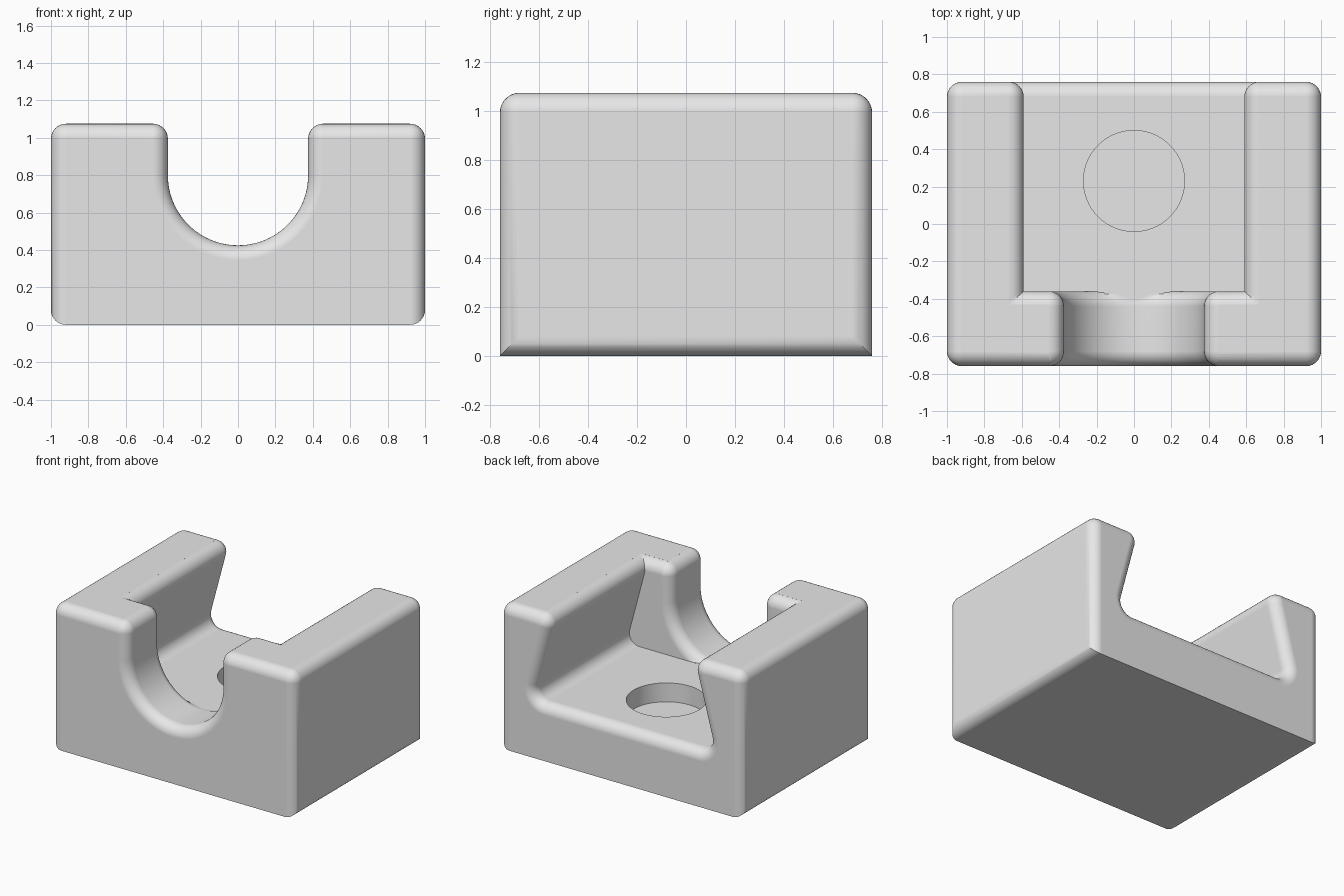
import bpy, bmesh
from math import sin, cos, radians, sqrt, tan
from mathutils import Vector

default = bpy.data.objects.get("Cube")
if default:
    bpy.data.objects.remove(default)

W, D, H = 1.0, 0.76, 1.075      # half width, half depth, height
R = 0.08                        # fillet radius
LIP_Z = H - R                   # centre height of the rounded lips
FLOOR, WALL = 0.42, -0.36       # pocket floor height, inner face of front wall
POCKET_LIP, GROOVE_LIP = 0.67, 0.455
SLOPE = radians(15)

grey = bpy.data.materials.new("plain_grey")
grey.use_nodes = True
grey.diffuse_color = (0.8, 0.8, 0.8, 1)
grey.node_tree.nodes["Principled BSDF"].inputs["Base Color"].default_value = (0.8, 0.8, 0.8, 1)


def make_object(name, bm):
    bmesh.ops.recalc_face_normals(bm, faces=bm.faces)
    mesh = bpy.data.meshes.new(name)
    bm.to_mesh(mesh)
    bm.free()
    mesh.materials.append(grey)
    obj = bpy.data.objects.new(name, mesh)
    bpy.context.collection.objects.link(obj)
    return obj


def arc(cx, cz, radius, start, end, steps):
    """Points paired with normals; a negative radius gives a lip arc."""
    result = []
    for i in range(steps + 1):
        a = start + (end - start) * i / steps
        n = Vector((cos(a), sin(a)))
        result.append((Vector((cx, cz)) + n * radius, n))
    return result


def mirrored(half):
    left = [(Vector((-p.x, p.y)), Vector((-n.x, n.y))) for p, n in reversed(half)]
    return left + [pn for pn in half if pn[0].x > 1e-5]


def section(profile, offset, low=None):
    """Grow the open profile by offset, optionally lift its bottom."""
    pts = [p + n * offset for p, n in profile]
    if low is not None:
        pts = [Vector((p.x, max(p.y, low))) for p in pts]
    return pts + [Vector((pts[-1].x, H + 0.2)), Vector((pts[0].x, H + 0.2))]


def loft(name, sections):
    bm = bmesh.new()
    rings = [[bm.verts.new((p.x, y, p.y)) for p in pts] for y, pts in sections]
    for a, b in zip(rings, rings[1:]):
        for i in range(len(a)):
            j = (i + 1) % len(a)
            bm.faces.new((a[i], a[j], b[j], b[i]))
    bm.faces.new(rings[0])
    bm.faces.new(rings[-1])
    return make_object(name, bm)


STEPS = 8
ANGLES = [radians(90) * i / STEPS for i in range(STEPS + 1)]


def flare(a):
    """Distance along and outward growth of an end fillet at angle a."""
    return R * sin(a), 0.99 * R * (1 - cos(a))


# Block with rounded edges, sharp along the bottom front and back
bm = bmesh.new()
bmesh.ops.create_cube(bm, size=1)
for v in bm.verts:
    v.co = (v.co.x * 2 * W, v.co.y * 2 * D, (v.co.z + 0.5) * H)
edges = [e for e in bm.edges
         if not (all(v.co.z < 0.01 for v in e.verts)
                 and abs(e.verts[0].co.x - e.verts[1].co.x) > 1)]
bmesh.ops.bevel(bm, geom=edges, offset=R, segments=STEPS, profile=0.5, affect='EDGES')
block = make_object("bearing_block", bm)

# Dovetail pocket, open at the top and back
base_z = FLOOR + R
base_x = POCKET_LIP + (LIP_Z - base_z) * tan(SLOPE) - 2 * R / cos(SLOPE)
pocket = mirrored(arc(base_x, base_z, R, radians(-90), SLOPE, STEPS)
                  + arc(POCKET_LIP, LIP_Z, -R, SLOPE, radians(-88), STEPS))


def lip_section(a):
    """Part of the pocket above the rounded top of the front wall."""
    low = LIP_Z + R * cos(a)
    edge = POCKET_LIP - sqrt(R * R - (low - LIP_Z) ** 2)
    pts = section(pocket, 0)
    under = [i for i, p in enumerate(pts) if p.y < low + 1e-5]
    for k, i in enumerate(under):
        pts[i] = Vector((edge * (2 * k / (len(under) - 1) - 1), low))
    return WALL - R + R * sin(a), pts


rings = [lip_section(max(a, radians(6))) for a in ANGLES]
rings.append((WALL, section(pocket, 0)))
for a in ANGLES:
    along, grow = flare(a)
    rings.append((D - R + along, section(pocket, grow)))
rings.append((D + 0.05, section(pocket, grow)))
pocket_cutter = loft("pocket_cutter", rings)

# Round-bottomed groove through the front wall, filleted at both ends
groove = mirrored(arc(0, 0.8, 0.375, radians(-90), 0, 3 * STEPS)
                  + arc(GROOVE_LIP, LIP_Z, -R, 0, radians(-88), STEPS))
rings = [(-D - 0.05, section(groove, 0.99 * R))]
for a in reversed(ANGLES):
    along, grow = flare(a)
    rings.append((-D + R - along, section(groove, grow)))
for a in ANGLES:
    along, grow = flare(a)
    rings.append((WALL - R + along, section(groove, grow, FLOOR + 0.001)))
rings.append((WALL + 0.02, section(groove, grow, FLOOR + 0.001)))
groove_cutter = loft("groove_cutter", rings)

# Blind round hole in the pocket floor
bm = bmesh.new()
bmesh.ops.create_cone(bm, cap_ends=True, segments=64, radius1=0.27, radius2=0.27, depth=0.4)
bmesh.ops.translate(bm, verts=bm.verts, vec=(0, 0.23, 0.48))
hole_cutter = make_object("hole_cutter", bm)

# Cut, then smooth the fillets while keeping hard edges
bpy.ops.object.select_all(action='DESELECT')
bpy.context.view_layer.objects.active = block
block.select_set(True)
for cutter in (pocket_cutter, groove_cutter, hole_cutter):
    cutter.hide_render = True
    mod = block.modifiers.new("cut", 'BOOLEAN')
    mod.operation = 'DIFFERENCE'
    mod.solver = 'EXACT'
    mod.object = cutter
    bpy.ops.object.modifier_apply(modifier=mod.name)
    bpy.data.objects.remove(cutter)
bpy.ops.object.shade_smooth_by_angle(angle=radians(30))
normals = block.modifiers.new("even_shading", 'WEIGHTED_NORMAL')
normals.keep_sharp = True
